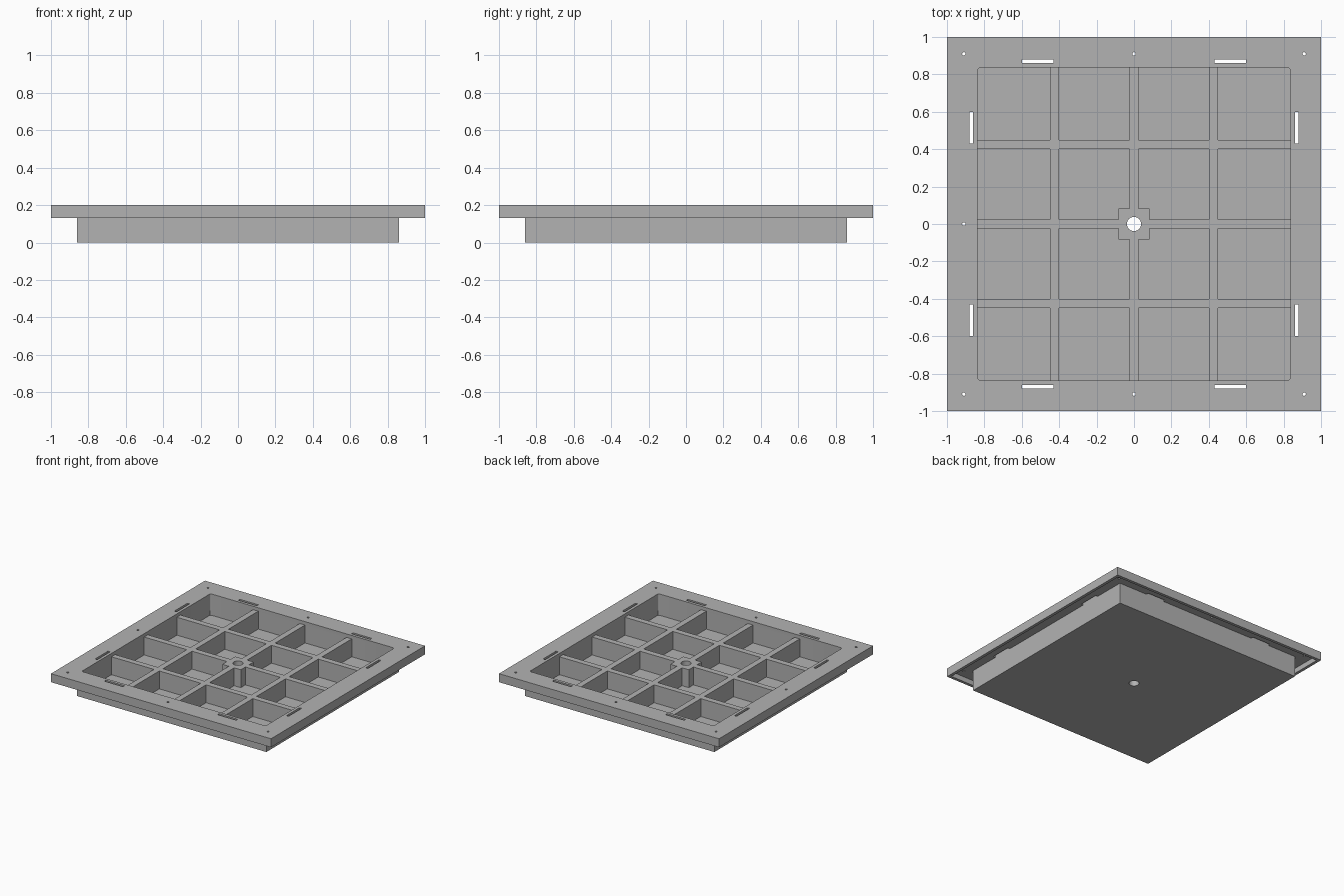
import bpy
import bmesh
from mathutils import Matrix, Vector

if "Cube" in bpy.data.objects:
    bpy.data.objects.remove(bpy.data.objects["Cube"], do_unlink=True)

HALF, BODY, WALL = 1.0, 0.86, 0.024
TOP, RIM_BOTTOM, PLATE_BOTTOM = 0.2, 0.13, 0.172
INNER = BODY - WALL
FLOOR = 0.025
RIB_TOP = 0.172

grey = bpy.data.materials.new("plain grey")
grey.use_nodes = True
grey.diffuse_color = (0.45, 0.45, 0.45, 1)
grey.node_tree.nodes["Principled BSDF"].inputs["Base Color"].default_value = grey.diffuse_color


def finish(bm, name):
    mesh = bpy.data.meshes.new(name)
    bm.to_mesh(mesh)
    bm.free()
    mesh.materials.append(grey)
    obj = bpy.data.objects.new(name, mesh)
    bpy.context.collection.objects.link(obj)
    return obj


def box(name, x, y, z, round_corner=0):
    """Box from (low, high) ranges, optionally with rounded upright edges."""
    bm = bmesh.new()
    size = [b - a for a, b in (x, y, z)]
    mid = Vector([(a + b) / 2 for a, b in (x, y, z)])
    bmesh.ops.create_cube(bm, size=1, matrix=Matrix.Translation(mid) @ Matrix.Diagonal((*size, 1)))
    if round_corner:
        upright = [e for e in bm.edges if abs(e.verts[0].co.z - e.verts[1].co.z) > 0.001]
        bmesh.ops.bevel(bm, geom=upright, offset=round_corner, segments=3, profile=0.5, affect='EDGES')
    return finish(bm, name)


def square(name, half, low, high, round_corner=0):
    return box(name, (-half, half), (-half, half), (low, high), round_corner)


def drill(name, x, y, radius, sides):
    bm = bmesh.new()
    bmesh.ops.create_cone(bm, cap_ends=True, segments=sides, radius1=radius, radius2=radius,
                          depth=1, matrix=Matrix.Translation((x, y, 0.1)))
    return finish(bm, name)


def combine(target, tool, operation):
    tool.hide_render = True
    mod = target.modifiers.new(tool.name, 'BOOLEAN')
    mod.operation, mod.solver, mod.object = operation, 'EXACT', tool
    bpy.context.view_layer.objects.active = target
    bpy.ops.object.modifier_apply(modifier=mod.name)
    bpy.data.objects.remove(tool, do_unlink=True)


# Flange with a hollow underside, joined to the tray body
tray = square("compartment_tray", HALF, RIM_BOTTOM, TOP)
combine(tray, square("flange_hollow", HALF - WALL, 0, PLATE_BOTTOM), 'DIFFERENCE')
combine(tray, square("tray_body", BODY, 0, TOP), 'UNION')
combine(tray, square("tray_opening", INNER, FLOOR, 0.5, 0.015), 'DIFFERENCE')

# Divider ribs in both directions, and the centre boss
SINK = 0.01
reach = (-INNER - SINK, INNER + SINK)
height = (FLOOR - SINK, RIB_TOP)
for c in (-0.425, 0, 0.425):
    across = (c - WALL, c + WALL)
    combine(tray, box("rib_front_to_back", across, reach, height), 'UNION')
    combine(tray, box("rib_side_to_side", reach, across, height), 'UNION')
combine(tray, square("centre_boss", 0.084, *height), 'UNION')

# Centre bore
combine(tray, drill("centre_bore", 0, 0, 0.038, 32), 'DIFFERENCE')

# Slots beside each wall of the body
for side in (-1, 1):
    near = sorted((side * BODY, side * (BODY + 0.02)))
    for end in (-1, 1):
        along = sorted((end * 0.43, end * 0.6))
        combine(tray, box("slot", along, near, (0.15, 0.3)), 'DIFFERENCE')
        combine(tray, box("slot", near, along, (0.15, 0.3)), 'DIFFERENCE')

# Screw holes in the flange; the left side has none at its middle
for i in (-1, 0, 1):
    for j in (-1, 0, 1):
        if (i, j) not in ((0, 0), (1, 0)):
            combine(tray, drill("screw_hole", i * 0.91, j * 0.91, 0.009, 12), 'DIFFERENCE')

# Smooth the bores while keeping hard edges
bpy.ops.object.select_all(action='DESELECT')
tray.select_set(True)
bpy.context.view_layer.objects.active = tray
bpy.ops.object.shade_smooth_by_angle()
